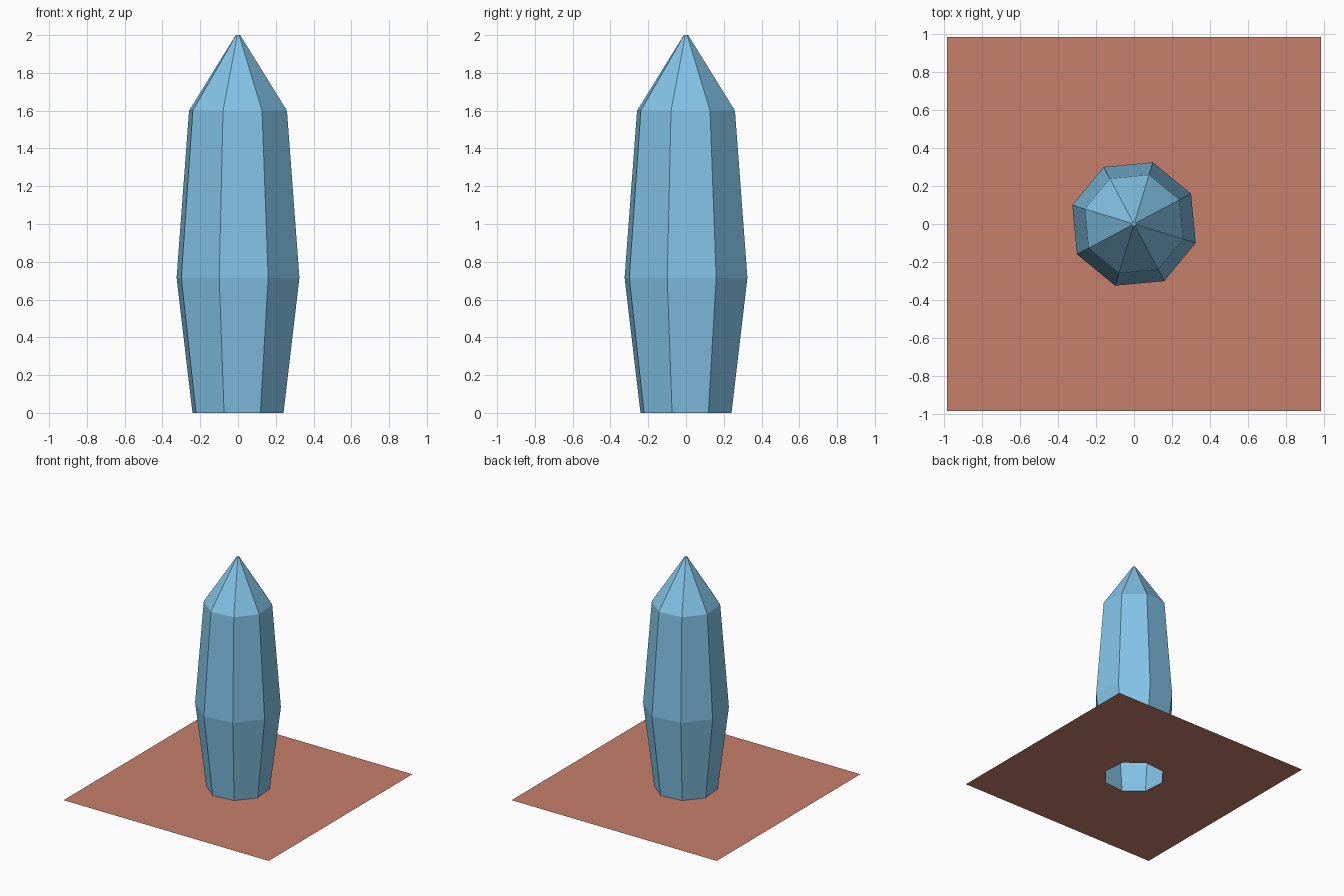
import bpy
import bmesh
import math

if "Cube" in bpy.data.objects:
    bpy.data.objects.remove(bpy.data.objects["Cube"])

SIDES = 8
TURN = math.radians(28)


def linear(c):
    c /= 255
    return c / 12.92 if c <= 0.04045 else ((c + 0.055) / 1.055) ** 2.4


def material(name, rgb):
    mat = bpy.data.materials.new(name)
    mat.diffuse_color = (*[linear(c) for c in rgb], 1)
    mat.use_nodes = True
    mat.node_tree.nodes["Principled BSDF"].inputs["Base Color"].default_value = mat.diffuse_color
    return mat


def ring(bm, radius, z):
    angles = [TURN + 2 * math.pi * i / SIDES for i in range(SIDES)]
    return [bm.verts.new((radius * math.cos(a), radius * math.sin(a), z)) for a in angles]


def finish(bm, name, mat):
    mesh = bpy.data.meshes.new(name)
    bm.to_mesh(mesh)
    bm.free()
    mesh.materials.append(mat)
    obj = bpy.data.objects.new(name, mesh)
    bpy.context.collection.objects.link(obj)


# Crystal: tapered eight-sided shell, open at the base
bm = bmesh.new()
profile = [(0.252, 0), (0.34, 0.715), (0.271, 1.6), (0.012, 2.0)]
rings = [ring(bm, r, z) for r, z in profile]
for low, high in zip(rings, rings[1:]):
    for i in range(SIDES):
        j = (i + 1) % SIDES
        bm.faces.new((low[i], low[j], high[j], high[i]))
bm.faces.new(rings[-1])
finish(bm, "crystal", material("pale blue", (132, 198, 234)))

# Ground sheet: flat square with a hole matching the crystal base
bm = bmesh.new()
hole = ring(bm, 0.252, 0)
h = 0.985
corners = [bm.verts.new((x, y, 0)) for x, y in ((h, h), (-h, h), (-h, -h), (h, -h))]
for k in range(4):
    a, b, c = hole[2 * k], hole[(2 * k + 1) % SIDES], hole[(2 * k + 2) % SIDES]
    bm.faces.new((corners[k], b, a))
    bm.faces.new((corners[k], c, b))
    bm.faces.new((corners[k], corners[(k + 1) % 4], c))
bmesh.ops.recalc_face_normals(bm, faces=bm.faces)
if sum(f.normal.z for f in bm.faces) < 0:
    bmesh.ops.reverse_faces(bm, faces=bm.faces)
finish(bm, "ground_sheet", material("clay brown", (198, 127, 107)))
